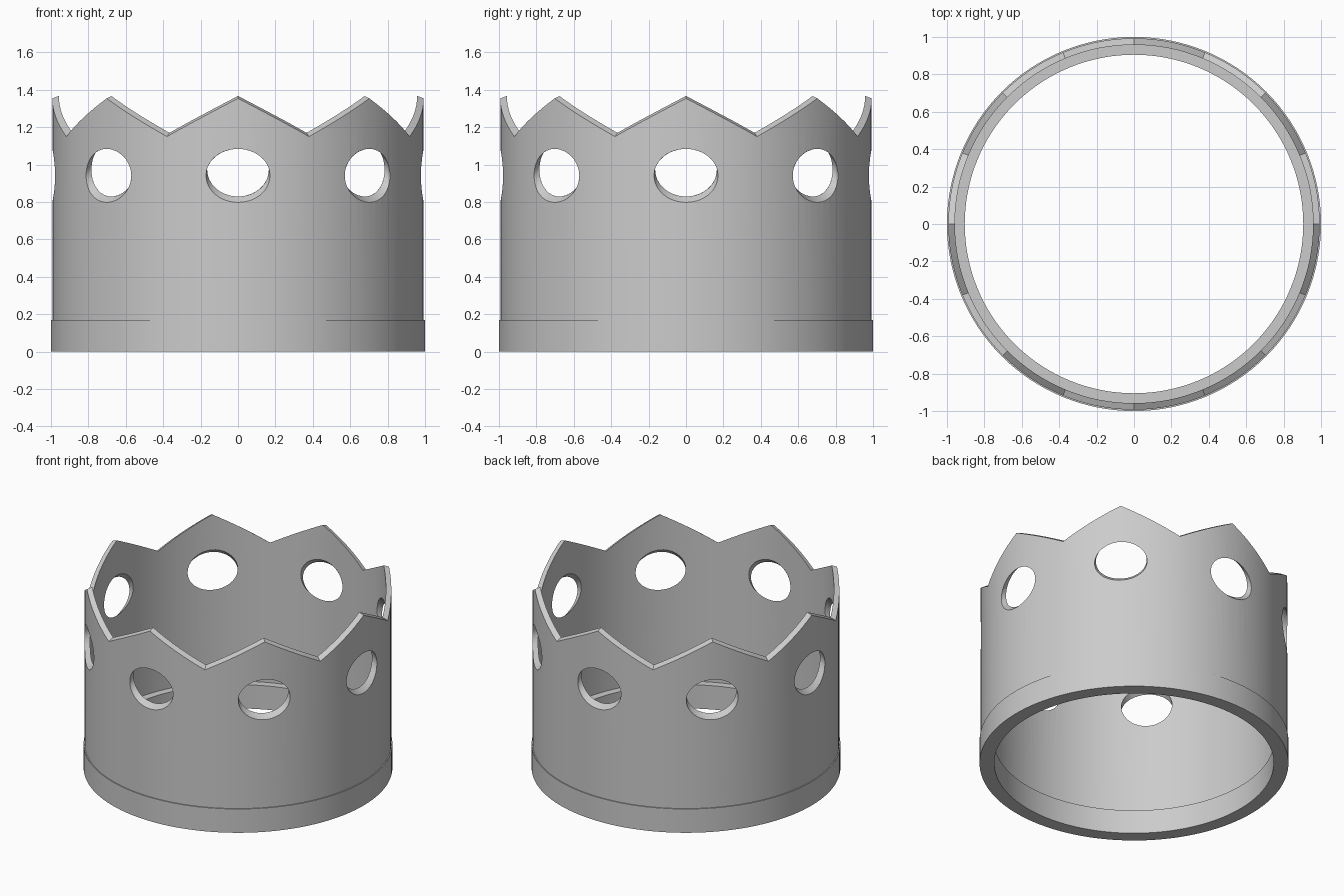
import bpy, bmesh
from math import sin, cos, pi, radians

cube = bpy.data.objects.get("Cube")
if cube:
    bpy.data.objects.remove(cube, do_unlink=True)

SEGMENTS = 128
POINTS = 8
OUTER, INNER = 0.993, 0.958
BAND_TOP = 0.17

grey = bpy.data.materials.new("grey")
grey.use_nodes = True
colour = (0.6, 0.6, 0.6, 1)
grey.diffuse_color = colour
grey.node_tree.nodes["Principled BSDF"].inputs["Base Color"].default_value = colour


def polar(r, angle, z):
    return (r * sin(angle), -r * cos(angle), z)


def finish(name, bm):
    bmesh.ops.recalc_face_normals(bm, faces=bm.faces)
    mesh = bpy.data.meshes.new(name)
    bm.to_mesh(mesh)
    bm.free()
    mesh.materials.append(grey)
    obj = bpy.data.objects.new(name, mesh)
    bpy.context.collection.objects.link(obj)
    return obj


def select(obj):
    bpy.ops.object.select_all(action="DESELECT")
    obj.select_set(True)
    bpy.context.view_layer.objects.active = obj


def ring(name, section):
    """Sweep a closed section, which may vary with the angle, around z."""
    bm = bmesh.new()
    columns = []
    for i in range(SEGMENTS):
        a = 2 * pi * i / SEGMENTS
        columns.append([bm.verts.new(polar(r, a, z)) for r, z in section(a)])
    for i, col in enumerate(columns):
        nxt = columns[(i + 1) % SEGMENTS]
        n = len(col)
        for j in range(n):
            k = (j + 1) % n
            bm.faces.new((col[j], nxt[j], nxt[k], col[k]))
    return finish(name, bm)


def band_section(a):
    return [(0.905, 0), (1, 0), (1, BAND_TOP), (0.905, BAND_TOP)]


def wall_section(a):
    # Straight zigzag between points and valleys, bevelled down to the outside
    phase = a / (2 * pi) * POINTS % 1
    rise = abs(2 * phase - 1)
    return [(INNER, 0.1), (OUTER, 0.1),
            (OUTER, 1.15 + 0.204 * rise), (INNER, 1.17 + 0.197 * rise)]


# Base band and pointed wall
band = ring("base_band", band_section)
wall = ring("crown_wall", wall_section)

# Oval openings below the points, sloping up towards the inside
bm = bmesh.new()
SIDES = 48
for p in range(POINTS):
    centre = 2 * pi * p / POINTS
    loops = []
    for r in (0.87, 1.08):
        lift = (OUTER - r) * 0.9
        loops.append([bm.verts.new(polar(
            r, centre + 0.173 * cos(2 * pi * s / SIDES),
            0.941 + 0.143 * sin(2 * pi * s / SIDES) + lift)) for s in range(SIDES)])
    inside, outside = loops
    for s in range(SIDES):
        t = (s + 1) % SIDES
        bm.faces.new((inside[s], inside[t], outside[t], outside[s]))
    bm.faces.new(inside)
    bm.faces.new(outside)
cutter = finish("opening_cutter", bm)
cutter.hide_render = True

cut = wall.modifiers.new("openings", "BOOLEAN")
cut.operation = "DIFFERENCE"
cut.solver = "EXACT"
cut.object = cutter
select(wall)
bpy.ops.object.modifier_apply(modifier=cut.name)
bpy.data.objects.remove(cutter, do_unlink=True)

# Smooth curves with crisp rims
for obj in (band, wall):
    select(obj)
    bpy.ops.object.shade_smooth_by_angle(angle=radians(30))
